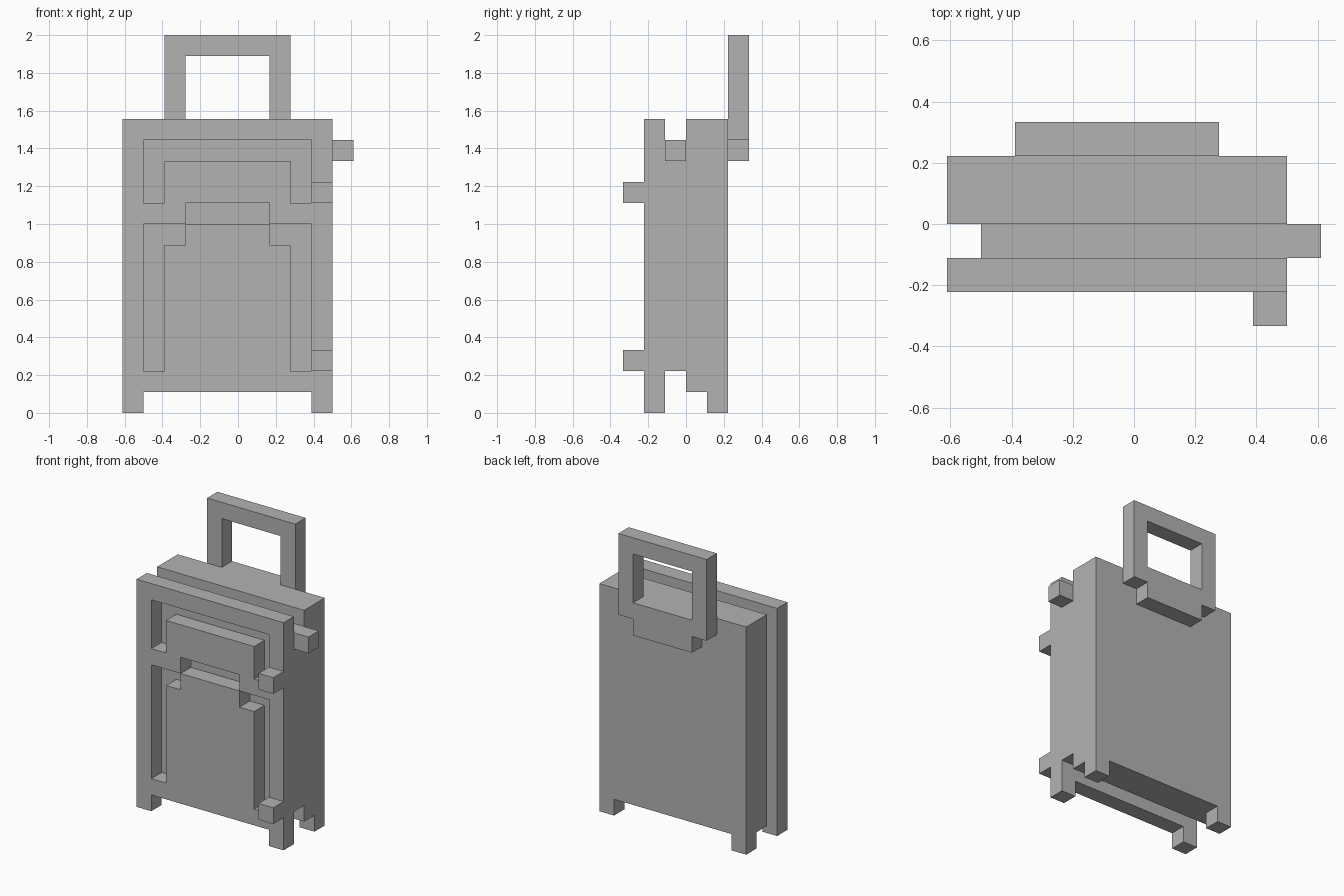
import bpy, bmesh
from mathutils import Vector

U = 1 / 9  # one block of the model

default = bpy.data.objects.get("Cube")
if default:
    bpy.data.objects.remove(default, do_unlink=True)

grey = bpy.data.materials.new("plain grey")
grey.use_nodes = True
colour = (0.45, 0.45, 0.45, 1)
grey.diffuse_color = colour
grey.node_tree.nodes["Principled BSDF"].inputs["Base Color"].default_value = colour


def slab(name, outline, y0, y1):
    """Extrude an x-z outline, in blocks, from y0 to y1."""
    bm = bmesh.new()
    face = bm.faces.new([bm.verts.new((x * U, y0 * U, z * U)) for x, z in outline])
    extruded = bmesh.ops.extrude_face_region(bm, geom=[face])["geom"]
    verts = [v for v in extruded if isinstance(v, bmesh.types.BMVert)]
    bmesh.ops.translate(bm, verts=verts, vec=Vector((0, (y1 - y0) * U, 0)))
    bmesh.ops.recalc_face_normals(bm, faces=bm.faces)
    mesh = bpy.data.meshes.new(name)
    bm.to_mesh(mesh)
    bm.free()
    mesh.materials.append(grey)
    obj = bpy.data.objects.new(name, mesh)
    bpy.context.collection.objects.link(obj)
    return obj


def box(name, x0, x1, y0, y1, z0, z1):
    return slab(name, [(x0, z0), (x1, z0), (x1, z1), (x0, z1)], y0, y1)


def mirrored(half, centre=-0.5):
    """Complete a symmetric outline from its left half."""
    return half + [(2 * centre - x, z) for x, z in reversed(half)]


def carve(target, cutter):
    cutter.hide_render = True
    mod = target.modifiers.new("groove", "BOOLEAN")
    mod.operation = "DIFFERENCE"
    mod.solver = "EXACT"
    mod.object = cutter
    bpy.context.view_layer.objects.active = target
    bpy.ops.object.modifier_apply(modifier=mod.name)
    bpy.data.objects.remove(cutter, do_unlink=True)


# Front panel with its two feet
front = slab("front_panel", mirrored([(-4.5, 1), (-4.5, 0), (-5.5, 0), (-5.5, 14)]), -2, -1)

# Grooves that outline the upper flap and the lower pocket
flap = [(-3.5, 12), (-3.5, 10), (-4.5, 10), (-4.5, 13)]
pocket = [(-2.5, 9), (-2.5, 8), (-3.5, 8), (-3.5, 2),
          (-4.5, 2), (-4.5, 9), (-2.5, 9), (-2.5, 10)]
carve(front, slab("flap_groove", mirrored(flap), -2.5, -0.5))
# The pocket groove is cut as simple strips, so that its corners stay clean
carve(front, box("pocket_tab_groove", -2.5, 1.5, -2.5, -0.5, 9, 10))
for x0, x1, inner in ((-4.5, -2.5, -3.5), (3.5, 1.5, 2.5)):
    arm = [(x0, 2), (inner, 2), (inner, 8), (x1, 8), (x1, 9), (x0, 9)]
    carve(front, slab("pocket_arm_groove", arm, -2.5, -0.5))

# Recessed core between the two shells
box("core", -4.5, 4.5, -1, 0, 2, 13)

# Back shell and its feet
box("back_shell", -5.5, 4.5, 0, 2, 1, 14)
box("back_foot_right", -5.5, -4.5, 1, 2, 0, 1)
box("back_foot_left", 3.5, 4.5, 1, 2, 0, 1)

# Zip pulls on the front and the side
box("upper_zip_pull", 3.5, 4.5, -3, -2, 10, 11)
box("lower_zip_pull", 3.5, 4.5, -3, -2, 2, 3)
box("side_zip_pull", 4.5, 5.5, -1, 0, 12, 13)

# Pull handle with its mount on the back
handle = slab("handle", mirrored([(-2.5, 12), (-2.5, 13), (-3.5, 13), (-3.5, 18)]), 2, 3)
carve(handle, box("handle_opening", -2.5, 1.5, 1.5, 3.5, 14, 17))
